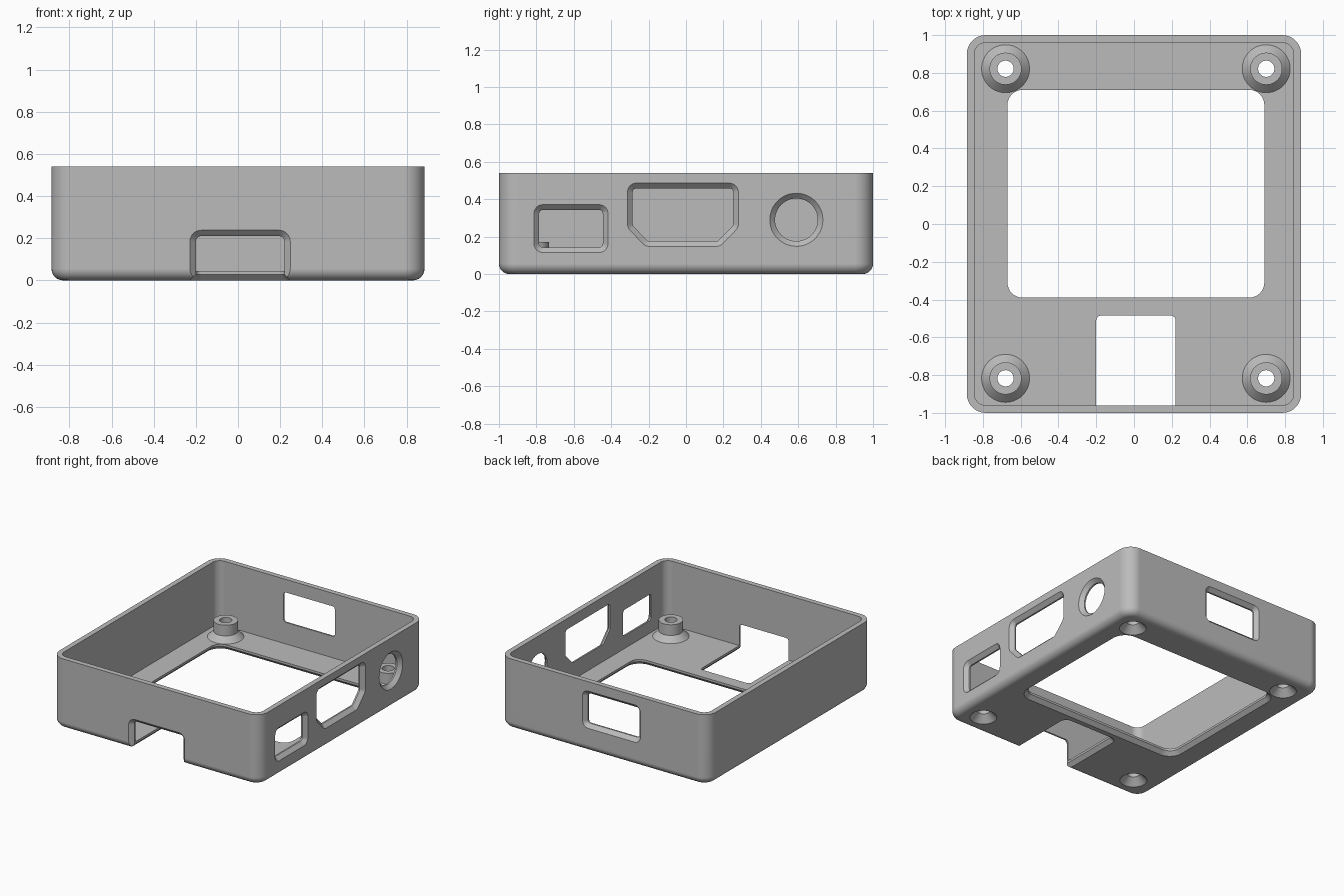
import bpy, bmesh, math
from mathutils import Vector

HX, HY, HEIGHT = 0.885, 1.0, 0.54
WALL, FLOOR = 0.04, 0.045

if "Cube" in bpy.data.objects:
    bpy.data.objects.remove(bpy.data.objects["Cube"], do_unlink=True)

grey = bpy.data.materials.new("matte_grey")
grey.use_nodes = True
colour = (0.5, 0.5, 0.5, 1)
grey.diffuse_color = colour
grey.node_tree.nodes["Principled BSDF"].inputs["Base Color"].default_value = colour


def rounded(points, radius, grow=0.0, segs=8):
    """Convex counter-clockwise outline, grown outwards, with rounded corners."""
    pts = [Vector(p) for p in points]
    ring = []
    for i, p in enumerate(pts):
        a = (p - pts[i - 1]).normalized()
        b = (pts[(i + 1) % len(pts)] - p).normalized()
        na, nb = Vector((a.y, -a.x)), Vector((b.y, -b.x))
        mitre = (na + nb) / (1 + na.dot(nb))
        centre = p - mitre * radius
        start = math.atan2(na.y, na.x)
        turn = math.atan2(a.cross(b), a.dot(b))
        for k in range(segs + 1):
            t = start + turn * k / segs
            ring.append(centre + Vector((math.cos(t), math.sin(t))) * (radius + grow))
    return ring


def rect(x0, x1, y0, y1):
    return [(x0, y0), (x1, y0), (x1, y1), (x0, y1)]


def circle(x, y, r, n=48):
    return [Vector((x + r * math.cos(math.tau * i / n), y + r * math.sin(math.tau * i / n)))
            for i in range(n)]


def loft(name, rings, place=lambda u, v, w: (u, v, w)):
    """Closed solid through (outline, depth) rings."""
    bm = bmesh.new()
    rows = [[bm.verts.new(place(p.x, p.y, w)) for p in ring] for ring, w in rings]
    n = len(rows[0])
    for lo, hi in zip(rows, rows[1:]):
        for i in range(n):
            j = (i + 1) % n
            bm.faces.new((lo[i], lo[j], hi[j], hi[i]))
    bm.faces.new(rows[0])
    bm.faces.new(rows[-1])
    bmesh.ops.recalc_face_normals(bm, faces=bm.faces)
    mesh = bpy.data.meshes.new(name)
    bm.to_mesh(mesh)
    bm.free()
    mesh.materials.append(grey)
    obj = bpy.data.objects.new(name, mesh)
    bpy.context.collection.objects.link(obj)
    return obj


def combine(tool, operation="DIFFERENCE"):
    """Apply a boolean to the case and discard the tool."""
    tool.hide_render = True
    bpy.context.view_layer.objects.active = case
    mod = case.modifiers.new("combine", "BOOLEAN")
    mod.operation, mod.solver, mod.object = operation, "EXACT", tool
    bpy.ops.object.modifier_apply(modifier=mod.name)
    bpy.data.objects.remove(tool, do_unlink=True)


def opening(outline, radius, place, bevel=0.028, depth=0.07):
    """Cut an opening whose outer edge is bevelled."""
    inner = rounded(outline, radius)
    combine(loft("opening_cutter", [
        (rounded(outline, radius, bevel + 0.02), -0.02),
        (inner, bevel),
        (inner, depth)], place))


def side(u, v, w):
    return (HX - w, u, v)


def back(u, v, w):
    return (u, HY - w, v)


def front(u, v, w):
    return (u, w - HY, v)


def under(u, v, w):
    return (u, v, w)


# Outer body with a rounded bottom edge
footprint = rect(-HX, HX, -HY, HY)
fillet = 0.055
body = []
for k in range(7):
    t = math.pi / 2 * k / 6
    body.append((rounded(footprint, 0.1, -fillet * (1 - math.sin(t))),
                 fillet * (1 - math.cos(t))))
body.append((rounded(footprint, 0.1), HEIGHT))
case = loft("case", body)

# Cavity, open at the top
cavity = rounded(footprint, 0.1, -WALL)
combine(loft("cavity_cutter", [(cavity, FLOOR), (cavity, HEIGHT + 0.1)]))

# Screw posts with flared bases and countersunk holes
for x in (-0.68, 0.70):
    for y in (-0.817, 0.822):
        combine(loft("screw_post", [(circle(x, y, 0.127), 0.03), (circle(x, y, 0.127), FLOOR),
                                    (circle(x, y, 0.085), 0.088), (circle(x, y, 0.085), 0.17)]), "UNION")
        combine(loft("screw_hole", [(circle(x, y, 0.115), -0.02), (circle(x, y, 0.043), 0.052),
                                    (circle(x, y, 0.043), 0.3)]))

# Floor window and floor slot
opening(rect(-0.67, 0.69, -0.39, 0.71), 0.08, under)
opening(rect(-0.20, 0.22, -1.2, -0.485), 0.025, under)

# Front notch, running out through the bottom
opening(rect(-0.20, 0.22, -0.3, 0.21), 0.025, front)

# Ports on the side wall
opening(rect(-0.785, -0.445, 0.143, 0.343), 0.02, side)
opening([(-0.205, 0.176), (0.17, 0.176), (0.252, 0.26), (0.252, 0.458),
         (-0.285, 0.458), (-0.285, 0.26)], 0.02, side)
combine(loft("round_port_cutter", [(circle(0.59, 0.29, 0.162), -0.02), (circle(0.59, 0.29, 0.114), 0.028),
                                   (circle(0.59, 0.29, 0.114), 0.07)], side))

# Port on the back wall
opening(rect(-0.285, 0.15, 0.21, 0.44), 0.02, back)

# Smooth curved surfaces, keep edges crisp
bpy.ops.object.select_all(action="DESELECT")
case.select_set(True)
bpy.context.view_layer.objects.active = case
bpy.ops.object.shade_smooth_by_angle(angle=math.radians(28))
normals = case.modifiers.new("even_normals", "WEIGHTED_NORMAL")
normals.keep_sharp = True
